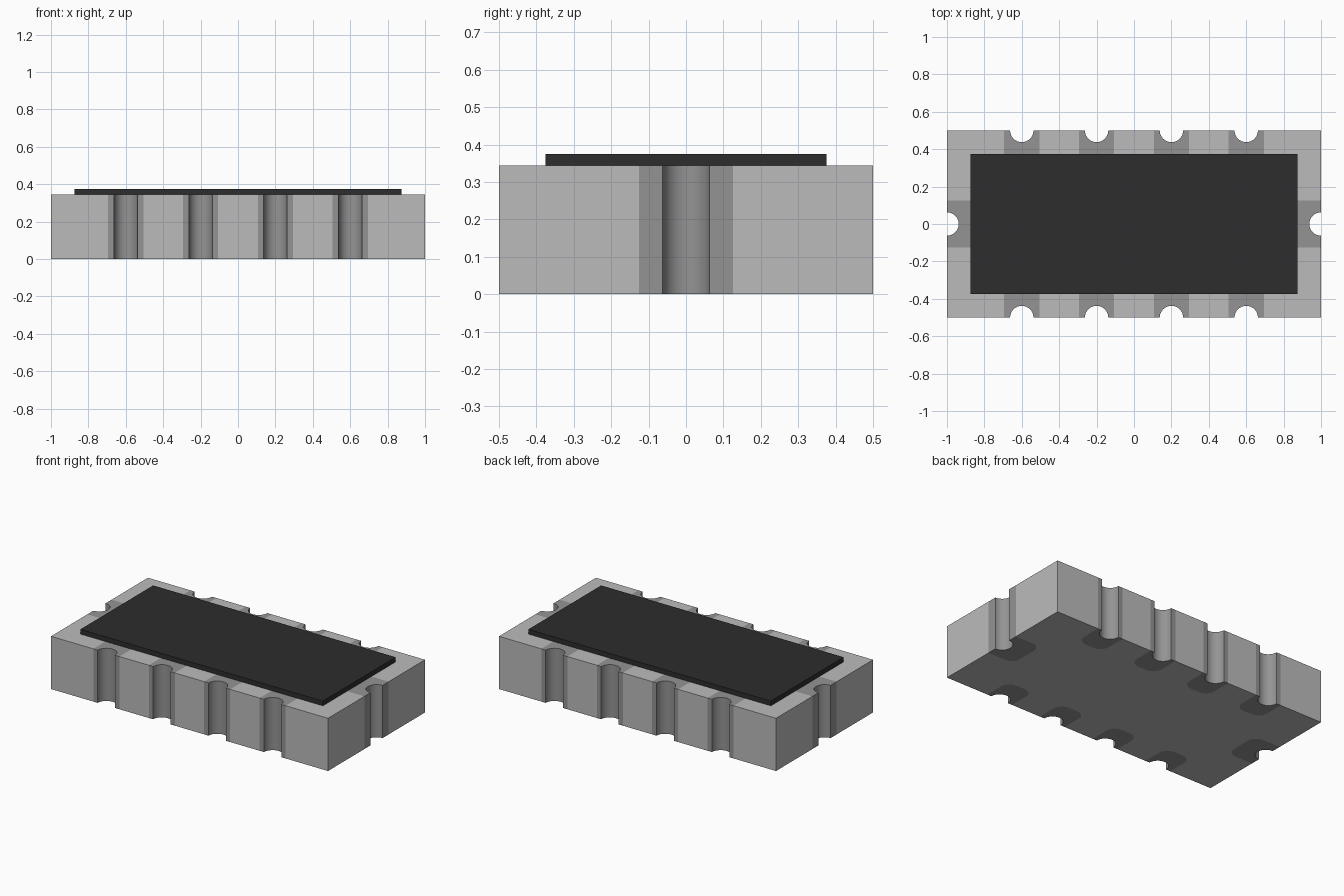
import bpy, bmesh, math
from mathutils import Vector

if "Cube" in bpy.data.objects:
    bpy.data.objects.remove(bpy.data.objects["Cube"], do_unlink=True)

LENGTH, WIDTH = 2.0, 1.0
BODY_TOP, COVER_TOP = 0.344, 0.375
NOTCH_R, PAD_DEPTH, PAD_ROUND = 0.0625, 0.1875, 0.0625


def material(name, value):
    m = bpy.data.materials.new(name)
    m.use_nodes = True
    colour = (value, value, value, 1)
    m.diffuse_color = colour
    m.node_tree.nodes["Principled BSDF"].inputs["Base Color"].default_value = colour
    return m


def arc(cu, cv, r, start, end, n):
    angles = [math.radians(start + (end - start) * i / n) for i in range(n + 1)]
    return [(cu + r * math.cos(a), cv + r * math.sin(a)) for a in angles]


def pad_inner(w):
    # Rounded inner border of a pad, from one end on the edge to the other
    r, d = PAD_ROUND, PAD_DEPTH
    return ([(-w, 0)] + arc(-w + r, d - r, r, 180, 90, 6)
            + arc(w - r, d - r, r, 90, 0, 6) + [(w, 0)])


def finish(bm, name, mats):
    me = bpy.data.meshes.new(name)
    bm.to_mesh(me)
    bm.free()
    ob = bpy.data.objects.new(name, me)
    bpy.context.collection.objects.link(ob)
    for m in mats:
        me.materials.append(m)
    return ob


ceramic = material("light grey ceramic", 0.50)
metal = material("grey metal", 0.295)
black = material("black coating", 0.026)

# Edges of the block: start corner, direction, pad centres along the edge, half pad width
hx, hy = LENGTH / 2, WIDTH / 2
long_pads, short_pads = [0.4, 0.8, 1.2, 1.6], [0.5]
edges = [
    ((-hx, -hy), (1, 0), long_pads, 0.09375),
    ((hx, -hy), (0, 1), short_pads, 0.125),
    ((hx, hy), (-1, 0), long_pads, 0.09375),
    ((-hx, hy), (0, -1), short_pads, 0.125),
]

# Flat plan: one ceramic region with the metal pads fitted into its edge
outline, pads = [], []
for corner, direction, centres, w in edges:
    corner, along = Vector(corner), Vector(direction)
    inward = Vector((-along.y, along.x))
    outline.append(corner)
    for c in centres:
        def place(points):
            return [corner + along * (c + u) + inward * v for u, v in points]
        inner = pad_inner(w)
        outline += place(inner)
        notch = arc(0, 0, NOTCH_R, 180, 0, 16)
        pads.append(place(notch + inner[::-1]))

bm = bmesh.new()
for index, polygons in enumerate(([outline], pads)):
    for points in polygons:
        face = bm.faces.new([bm.verts.new((p.x, p.y, 0)) for p in points])
        face.material_index = index
bmesh.ops.remove_doubles(bm, verts=bm.verts[:], dist=1e-5)

# Raise the plan to a block; walls take the colour of the region they border
result = bmesh.ops.extrude_face_region(bm, geom=bm.faces[:], use_keep_orig=True)
raised = [g for g in result["geom"] if isinstance(g, bmesh.types.BMVert)]
bmesh.ops.translate(bm, verts=raised, vec=(0, 0, BODY_TOP))
bm.normal_update()
for f in bm.faces:
    if abs(f.normal.z) < 0.5:
        for e in f.edges:
            for g in e.link_faces:
                if abs(g.normal.z) > 0.5:
                    f.material_index = g.material_index
bmesh.ops.recalc_face_normals(bm, faces=bm.faces[:])
body = finish(bm, "body_with_pads", [ceramic, metal])
bpy.ops.object.select_all(action="DESELECT")
body.select_set(True)
bpy.context.view_layer.objects.active = body
bpy.ops.object.shade_smooth_by_angle(angle=math.radians(30))

# Coating slab on top
bm = bmesh.new()
bmesh.ops.create_cube(bm, size=1)
bmesh.ops.scale(bm, verts=bm.verts[:], vec=(1.75, 0.75, COVER_TOP - BODY_TOP))
bmesh.ops.translate(bm, verts=bm.verts[:], vec=(0, 0, (COVER_TOP + BODY_TOP) / 2))
finish(bm, "top_cover", [black])
